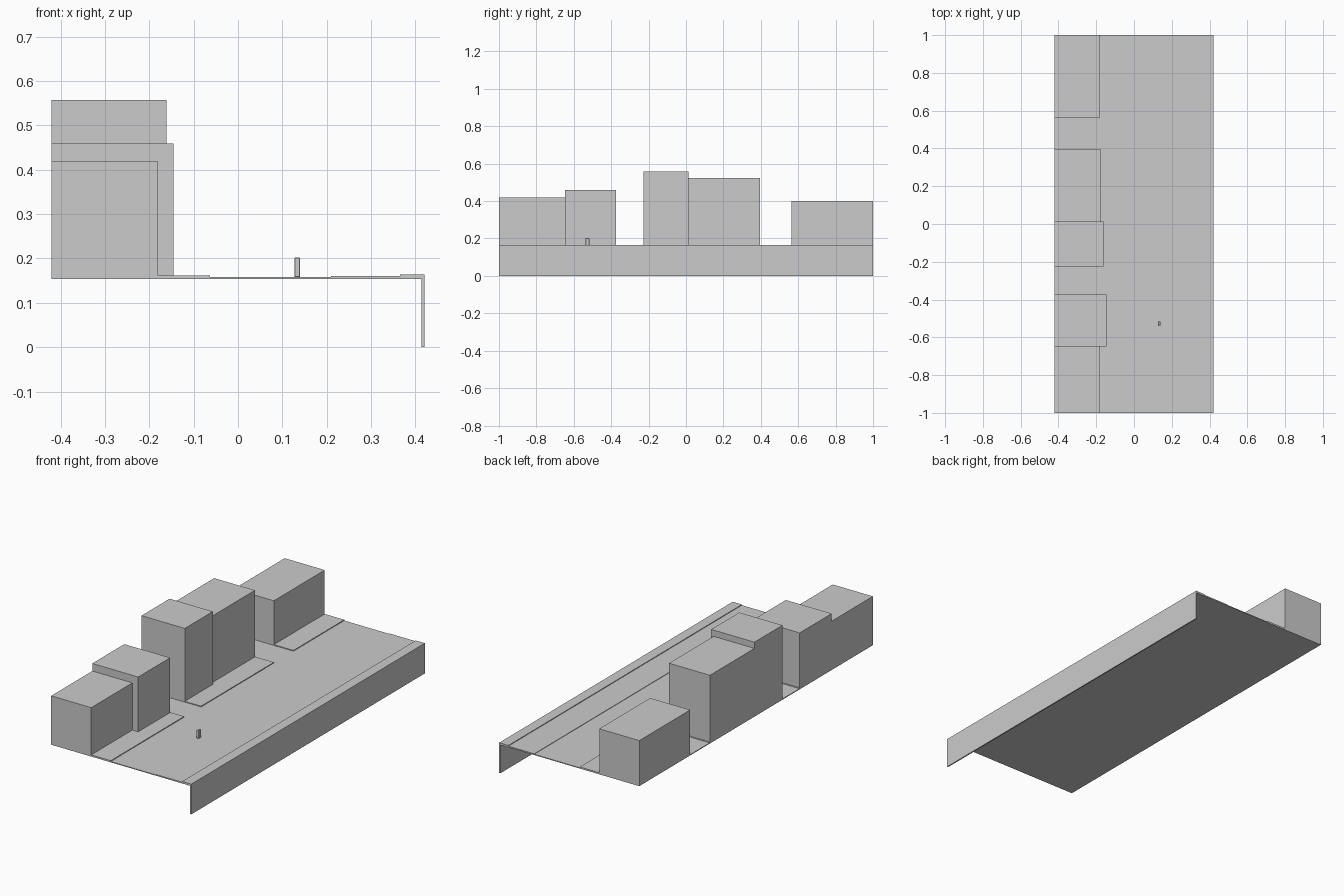
import bpy, bmesh

if "Cube" in bpy.data.objects:
    bpy.data.objects.remove(bpy.data.objects["Cube"])

BACK_X = -0.42      # rear edge of the street block
ROAD_Z = 0.1575     # road surface
WALK_Z = 0.162      # sidewalk surface


def make_object(name, bm):
    bmesh.ops.recalc_face_normals(bm, faces=bm.faces)
    mesh = bpy.data.meshes.new(name)
    bm.to_mesh(mesh)
    bm.free()
    obj = bpy.data.objects.new(name, mesh)
    bpy.context.collection.objects.link(obj)
    return obj


def extrude_profile(name, points, y0, y1):
    """Sweep a closed x-z outline along y."""
    bm = bmesh.new()
    face = bm.faces.new([bm.verts.new((x, y0, z)) for x, z in points])
    ext = bmesh.ops.extrude_face_region(bm, geom=[face], use_keep_orig=True)
    verts = [g for g in ext["geom"] if isinstance(g, bmesh.types.BMVert)]
    bmesh.ops.translate(bm, verts=verts, vec=(0, y1 - y0, 0))
    return make_object(name, bm)


def box(name, x0, x1, y0, y1, z0, z1):
    return extrude_profile(name, [(x0, z0), (x1, z0), (x1, z1), (x0, z1)], y0, y1)


# Road deck with raised promenade, kerb and retaining wall
extrude_profile("road_and_quay_wall", [
    (BACK_X, 0.153), (0.413, 0.153), (0.413, 0.0), (0.42, 0.0),
    (0.42, 0.164), (0.365, 0.164), (0.365, 0.160), (0.21, 0.160),
    (0.21, ROAD_Z), (BACK_X, ROAD_Z)], -1.0, 1.0)

# Sidewalk slabs, separated by side streets
for i, (y0, y1) in enumerate([(-1.0, -0.372), (-0.226, 0.397), (0.565, 1.0)], 1):
    box(f"sidewalk_{i}", BACK_X, -0.063, y0, y1, ROAD_Z, WALK_Z)

# Buildings: y start, y end, facade x, roof height
buildings = [
    (-1.0, -0.648, -0.180, 0.418),
    (-0.648, -0.374, -0.145, 0.459),
    (-0.226, 0.014, -0.161, 0.557),
    (0.014, 0.395, -0.175, 0.523),
    (0.564, 1.0, -0.180, 0.400),
]
for i, (y0, y1, front, roof) in enumerate(buildings, 1):
    box(f"building_{i}", BACK_X, front, y0, y1, WALK_Z, roof)

# Small post standing on the road, with softened edges
post = box("road_post", 0.127, 0.140, -0.537, -0.517, ROAD_Z, 0.202)
bevel = post.modifiers.new("edge_bevel", 'BEVEL')
bevel.width = 0.0015
bevel.segments = 1
